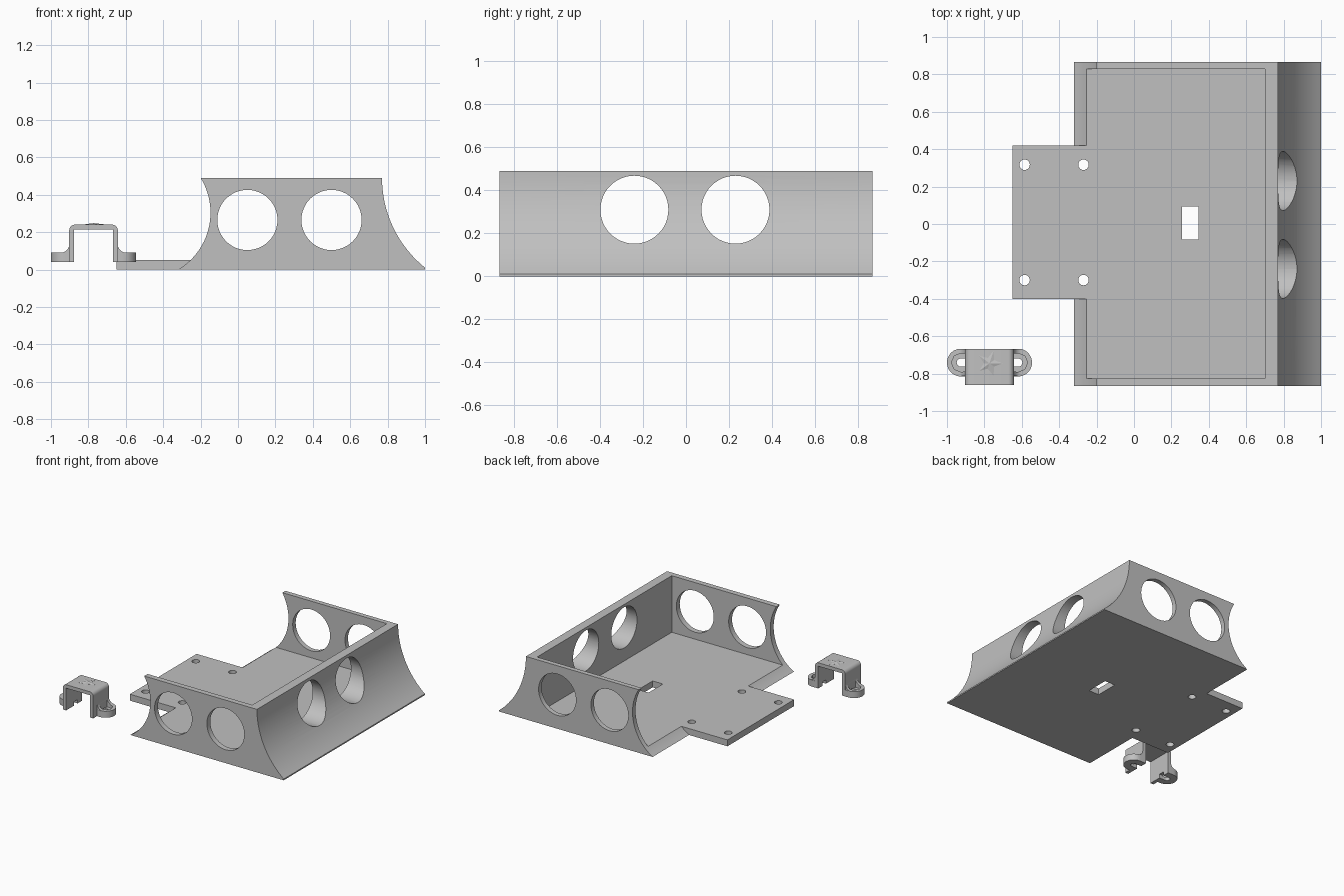
import bpy, bmesh
from math import sin, cos, pi, atan2, radians
from mathutils import Vector

cube = bpy.data.objects.get("Cube")
if cube:
    bpy.data.objects.remove(cube, do_unlink=True)

grey = bpy.data.materials.new("plain grey")
grey.use_nodes = True
COLOUR = (0.53, 0.53, 0.53, 1)
grey.diffuse_color = COLOUR
grey.node_tree.nodes["Principled BSDF"].inputs["Base Color"].default_value = COLOUR

PLACE = {"x": lambda a, b, t: (t, a, b),
         "y": lambda a, b, t: (a, t, b),
         "z": lambda a, b, t: (a, b, t)}


def prism(name, pts, axis, lo, hi):
    """Extrude a flat outline along an axis."""
    bm = bmesh.new()
    face = bm.faces.new([bm.verts.new(PLACE[axis](a, b, lo)) for a, b in pts])
    new = bmesh.ops.extrude_face_region(bm, geom=[face])["geom"]
    shift = Vector(PLACE[axis](0, 0, hi - lo))
    bmesh.ops.translate(bm, vec=shift, verts=[v for v in new if isinstance(v, bmesh.types.BMVert)])
    bmesh.ops.recalc_face_normals(bm, faces=bm.faces)
    mesh = bpy.data.meshes.new(name)
    bm.to_mesh(mesh)
    bm.free()
    mesh.materials.append(grey)
    ob = bpy.data.objects.new(name, mesh)
    bpy.context.scene.collection.objects.link(ob)
    return ob


def rect(a0, a1, b0, b1):
    return [(a0, b0), (a1, b0), (a1, b1), (a0, b1)]


def arc(ca, cb, r, start, end, n):
    return [(ca + r * cos(start + (end - start) * i / n),
             cb + r * sin(start + (end - start) * i / n)) for i in range(n + 1)]


def circle(ca, cb, r, n=48):
    return arc(ca, cb, r, 0, 2 * pi, n)[:-1]


def combine(target, tool, operation):
    """Apply a boolean and discard the tool."""
    mod = target.modifiers.new(operation.lower(), "BOOLEAN")
    mod.operation, mod.solver, mod.object = operation, "EXACT", tool
    bpy.context.view_layer.update()
    graph = bpy.context.evaluated_depsgraph_get()
    mesh = bpy.data.meshes.new_from_object(target.evaluated_get(graph))
    target.modifiers.clear()
    target.data = mesh
    bpy.data.objects.remove(tool, do_unlink=True)


def cut(target, pts, axis, lo, hi):
    combine(target, prism("cutter", pts, axis, lo, hi), "DIFFERENCE")


def smooth(ob):
    bpy.ops.object.select_all(action="DESELECT")
    ob.select_set(True)
    bpy.context.view_layer.objects.active = ob
    bpy.ops.object.shade_smooth_by_angle(angle=radians(25))


# Housing: concave flanks on both sides
TOP, FLOOR, HALF = 0.49, 0.05, 0.867
R1 = 0.616
right_flank = arc(0.77 + R1, TOP, R1, pi + atan2(0.48, R1 - 0.23), pi, 20)
C2, R2 = (-0.501, 0.304), 0.354
left_flank = arc(*C2, R2, atan2(TOP - C2[1], -0.2 - C2[0]), atan2(-C2[1], -0.32 - C2[0]), 24)
housing = prism("housing", [(1, 0)] + right_flank + left_flank, "y", -HALF, HALF)

# Open tray inside, leaving three walls and a floor
cut(housing, rect(-1, 0.70, -0.825, 0.83), "z", FLOOR, 1)

# Mounting tab
combine(housing, prism("tab", rect(-0.65, 0, -0.4, 0.42), "z", 0, FLOOR), "UNION")

# Round openings in the end walls and the long wall
for x in (0.05, 0.5):
    cut(housing, circle(x, 0.265, 0.161), "y", -1.2, 1.2)
for y in (-0.24, 0.23):
    cut(housing, circle(y, 0.31, 0.158), "x", 0.5, 1.2)

# Floor slot and screw holes
cut(housing, rect(0.257, 0.345, -0.083, 0.093), "z", -0.1, 0.2)
for x in (-0.585, -0.27):
    for y in (-0.3, 0.317):
        cut(housing, circle(x, y, 0.028, 24), "z", -0.1, 0.2)
smooth(housing)

# Clamp: arch with rounded shoulders
MID, Y0, Y1, BASE, CREST = -0.7725, -0.862, -0.667, 0.04, 0.24
W, T, RS = 0.13, 0.027, 0.03
outline = [(MID + W, BASE)]
outline += arc(MID + W - RS, CREST - RS, RS, 0, pi / 2, 6)
outline += arc(MID - W + RS, CREST - RS, RS, pi / 2, pi, 6)
outline += [(MID - W, BASE), (MID - W + T, BASE), (MID - W + T, CREST - T),
            (MID + W - T, CREST - T), (MID + W - T, BASE)]
clamp = prism("clamp", outline, "y", Y0, Y1)

# Clamp ears with fillets, screw slots and countersinks
EAR_Y, EAR_R, EAR_TOP = -0.741, 0.074, 0.09
for s in (-1, 1):
    def side(pts):
        return [(MID + s * a, b) for a, b in pts]

    end = 0.2275 - EAR_R
    ear = side([(W - 0.01, EAR_Y - EAR_R)] + arc(end, EAR_Y, EAR_R, -pi / 2, pi / 2, 20)
               + [(W - 0.01, EAR_Y + EAR_R)])
    combine(clamp, prism("ear", ear, "z", BASE, EAR_TOP), "UNION")
    f = 0.045
    fillet = side([(W - 0.01, EAR_TOP - 0.01), (W + f, EAR_TOP - 0.01)]
                  + arc(W + f, EAR_TOP + f, f, -pi / 2, -pi, 8) + [(W - 0.01, EAR_TOP + f)])
    combine(clamp, prism("fillet", fillet, "y", EAR_Y - EAR_R + 0.002, EAR_Y + EAR_R - 0.002), "UNION")
    slot = side([(W - T - 0.01, EAR_Y - 0.022)] + arc(end, EAR_Y, 0.022, -pi / 2, pi / 2, 8)
                + [(W - T - 0.01, EAR_Y + 0.022)])
    cut(clamp, slot, "z", 0, EAR_TOP - 0.02)
    recess = side([(W + 0.002, EAR_Y - 0.048)] + arc(end, EAR_Y, 0.05, -pi / 2, pi / 2, 4)
                  + [(W + 0.002, EAR_Y + 0.048)])
    cut(clamp, recess, "z", EAR_TOP - 0.025, 0.2)
smooth(clamp)

# Faceted star relief on the clamp
star_pts = [(MID + r * cos(i * pi / 5), -0.745 + r * sin(i * pi / 5))
            for i in range(10) for r in [0.07 if i % 2 == 0 else 0.03]]
star = prism("star_relief", star_pts, "z", CREST - 0.004, CREST + 0.0005)
bm = bmesh.new()
bm.from_mesh(star.data)
roof = max(bm.faces, key=lambda face: face.calc_center_median().z)
peak = bmesh.ops.poke(bm, faces=[roof])["verts"][0]
peak.co = (MID, -0.745, CREST + 0.008)
bm.to_mesh(star.data)
bm.free()
